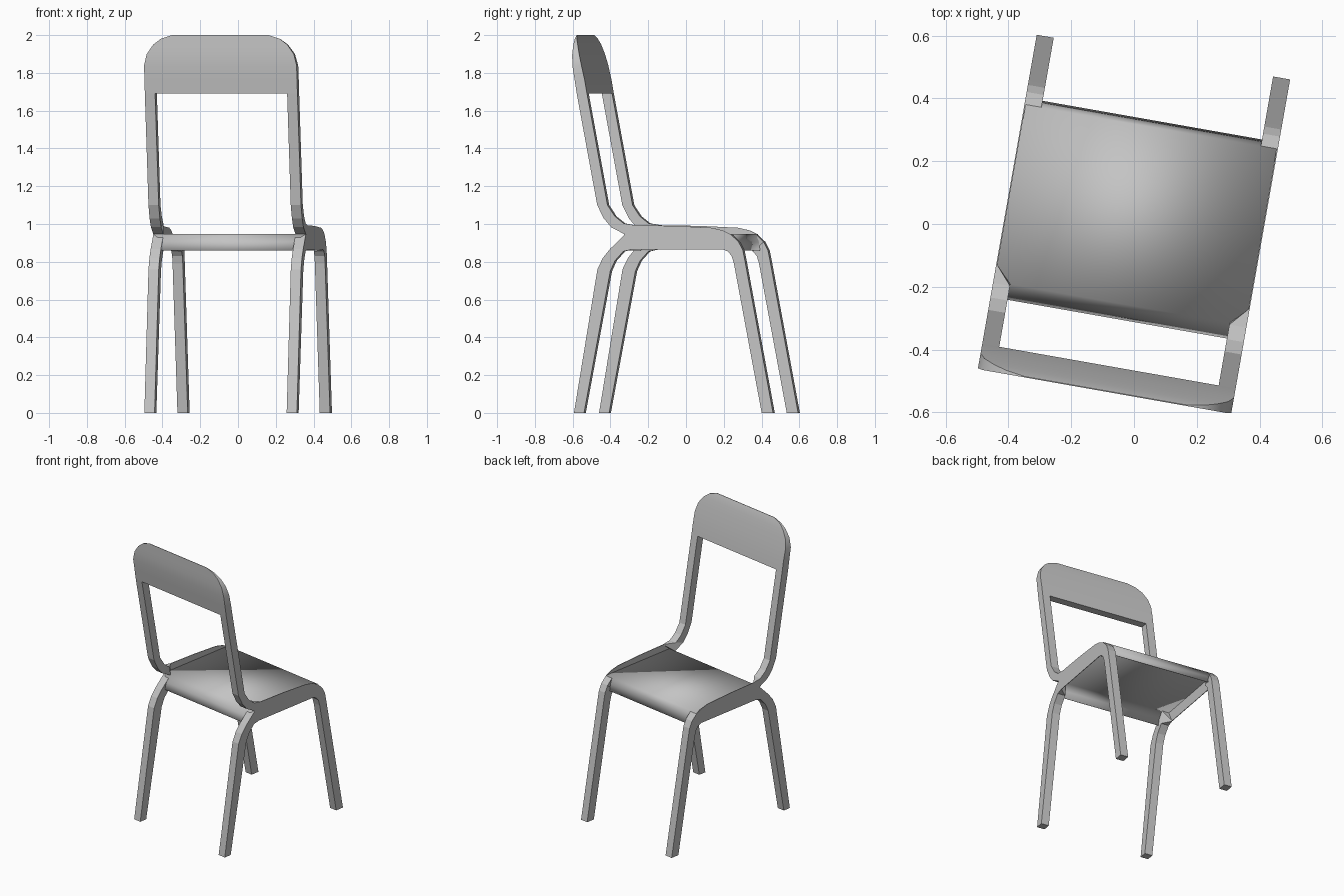
import bpy
import bmesh
import math

if "Cube" in bpy.data.objects:
    bpy.data.objects.remove(bpy.data.objects["Cube"], do_unlink=True)

HALF = 0.41      # half width of the chair
BAR = 0.055      # width of legs and back bars
TURN = math.radians(-10)

grey = bpy.data.materials.new("light grey")
grey.use_nodes = True
grey.diffuse_color = (0.55, 0.55, 0.55, 1)
grey.node_tree.nodes["Principled BSDF"].inputs["Base Color"].default_value = (0.55, 0.55, 0.55, 1)


def loft(name, rings, closed=True, mirror=False, smooth=False):
    """Skin a list of equal point rings; closed rings get end caps."""
    bm = bmesh.new()
    rows = [[bm.verts.new(p) for p in ring] for ring in rings]
    n = len(rows[0])
    for a, b in zip(rows, rows[1:]):
        for i in range(n if closed else n - 1):
            j = (i + 1) % n
            bm.faces.new((a[i], a[j], b[j], b[i]))
    if closed:
        bm.faces.new(rows[0])
        bm.faces.new(rows[-1])
    bmesh.ops.remove_doubles(bm, verts=bm.verts, dist=0.0005)
    bmesh.ops.recalc_face_normals(bm, faces=bm.faces)
    mesh = bpy.data.meshes.new(name)
    bm.to_mesh(mesh)
    bm.free()
    mesh.materials.append(grey)
    obj = bpy.data.objects.new(name, mesh)
    bpy.context.collection.objects.link(obj)
    obj.rotation_euler.z = TURN
    if mirror:
        obj.modifiers.new("other side", "MIRROR")
    if smooth:
        bpy.ops.object.select_all(action="DESELECT")
        obj.select_set(True)
        bpy.context.view_layer.objects.active = obj
        bpy.ops.object.shade_smooth_by_angle(angle=math.radians(35))
    return obj


def bar(name, outer, inner):
    """Square bar along two side profiles; the inner one starts at the side plate."""
    rings = []
    for k, ((oy, oz), (iy, iz)) in enumerate(zip(outer, inner)):
        w = 0 if k == 0 else BAR
        rings.append([(HALF, oy, oz), (HALF - BAR, oy, oz),
                      (HALF - w, iy, iz), (HALF, iy, iz)])
    return loft(name, rings, mirror=True)


# Legs and back bars, each mirrored to the other side
bar("front_legs",
    [(0.313, 0.945), (0.355, 0.905), (0.378, 0.86), (0.39, 0.80), (0.54, 0)],
    [(0.27, 0.865), (0.297, 0.855), (0.318, 0.83), (0.33, 0.79), (0.479, 0)])
bar("rear_legs",
    [(-0.257, 0.945), (-0.336, 0.868), (-0.375, 0.82), (-0.404, 0.76), (-0.53, 0)],
    [(-0.22, 0.865), (-0.265, 0.855), (-0.31, 0.805), (-0.335, 0.75), (-0.476, 0)])
bar("back_bars",
    [(-0.257, 0.945), (-0.33, 0.983), (-0.37, 1.03), (-0.405, 1.10), (-0.515, 1.69)],
    [(-0.20, 0.993), (-0.263, 1.003), (-0.31, 1.04), (-0.35, 1.10), (-0.46, 1.69)])

# Thin side plates that join the bars and rise over the seat
plate = [(-0.257, 0.945), (-0.20, 0.993), (0, 0.99), (0.21, 0.98),
         (0.27, 0.966), (0.313, 0.945), (0.27, 0.865), (-0.22, 0.865)]
loft("side_plates",
     [[(x, y, z) for y, z in plate] for x in (HALF, HALF - 0.004)], mirror=True)

# Flat seat folding down into front and rear rails
inside = HALF - BAR
seat_rows = [(inside, -0.306, 0.86), (inside, -0.292, 0.905), (HALF - 0.002, -0.257, 0.945),
             (HALF - 0.002, 0.313, 0.945), (inside, 0.327, 0.905), (inside, 0.334, 0.86)]
seat = loft("seat", [[(-w, y, z), (w, y, z)] for w, y, z in seat_rows],
            closed=False, smooth=True)
shell = seat.modifiers.new("thickness", "SOLIDIFY")
shell.thickness = 0.004
shell.offset = 0

# Curved backrest panel with rounded upper corners: height, half width, rear, front
panel = [(1.69, HALF, -0.515, -0.46), (1.76, HALF, -0.526, -0.472),
         (1.84, HALF, -0.539, -0.49), (1.90, 0.395, -0.542, -0.505),
         (1.95, 0.36, -0.542, -0.519), (1.98, 0.32, -0.542, -0.53),
         (2.0, 0.26, -0.542, -0.539)]
loft("backrest_panel",
     [[(-w, r, z), (w, r, z), (w, f, z), (-w, f, z)] for z, w, r, f in panel],
     smooth=True)
